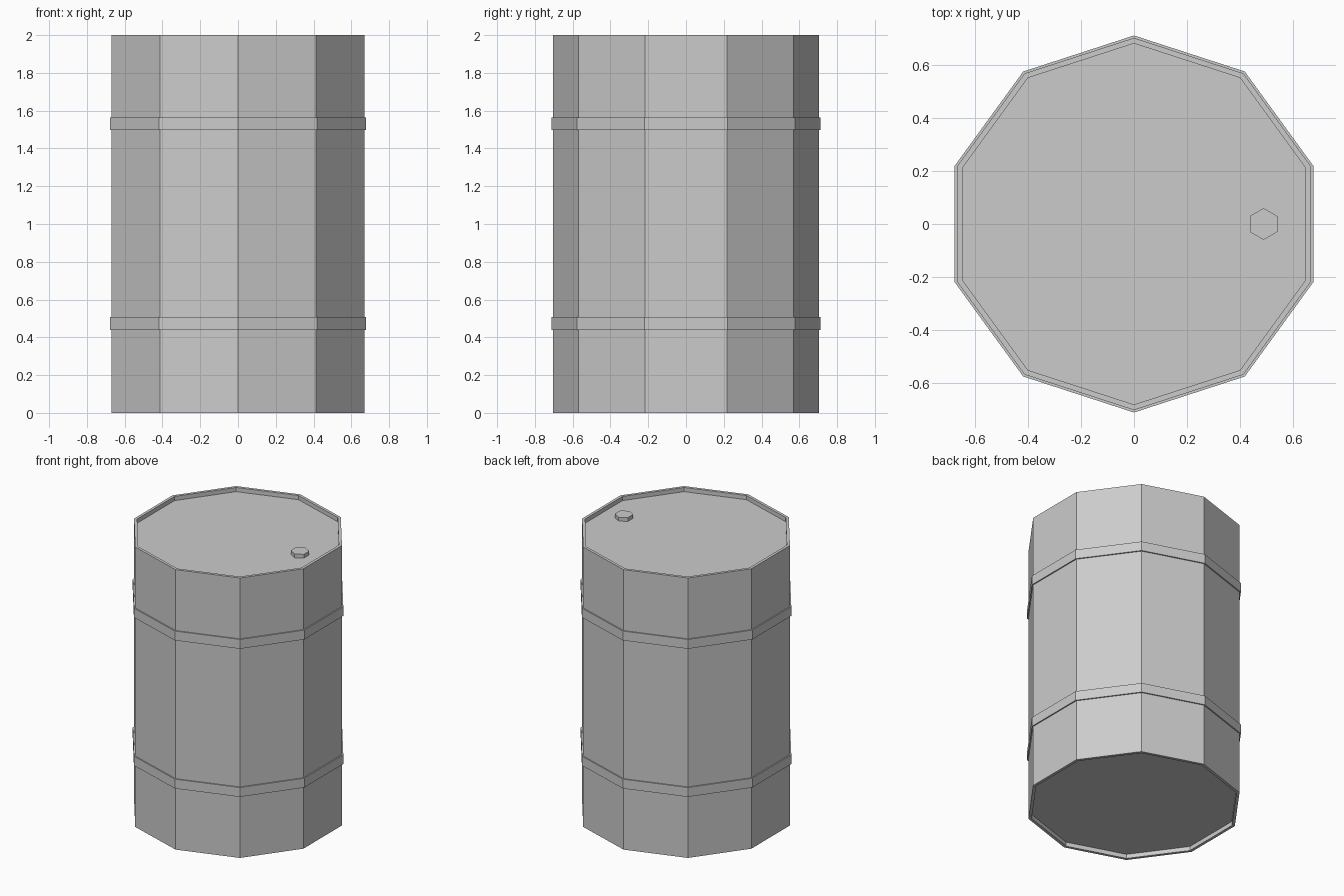
import bpy, bmesh
from math import cos, sin, pi

if "Cube" in bpy.data.objects:
    bpy.data.objects.remove(bpy.data.objects["Cube"])


def lathe(name, profile, sides, centre=(0, 0), closed=False):
    """Revolve (radius, z) points into a faceted solid with a corner on the y axis."""
    bm = bmesh.new()
    rings = []
    for r, z in profile:
        rings.append([bm.verts.new((centre[0] + r * cos(pi / 2 + 2 * pi * i / sides),
                                    centre[1] + r * sin(pi / 2 + 2 * pi * i / sides), z))
                      for i in range(sides)])
    pairs = list(zip(rings, rings[1:]))
    if closed:
        pairs.append((rings[-1], rings[0]))
    else:
        bm.faces.new(rings[0])
        bm.faces.new(rings[-1])
    for a, b in pairs:
        for i in range(sides):
            j = (i + 1) % sides
            bm.faces.new((a[i], a[j], b[j], b[i]))
    bmesh.ops.recalc_face_normals(bm, faces=bm.faces)
    mesh = bpy.data.meshes.new(name)
    bm.to_mesh(mesh)
    bm.free()
    obj = bpy.data.objects.new(name, mesh)
    bpy.context.collection.objects.link(obj)
    return obj


SIDES, R, RIM, DEPTH = 10, 0.704, 0.683, 0.03

# Drum body with a recessed lid and a recessed base
lathe("drum_body", [(RIM, DEPTH), (RIM, 0), (R, 0),
                    (R, 2), (RIM, 2), (RIM, 2 - DEPTH)], SIDES)

# Two raised hoops around the wall
for name, low in (("lower_hoop", 0.44), ("upper_hoop", 1.498)):
    high = low + 0.067
    lathe(name, [(R - 0.01, low), (0.713, low), (0.713, high), (R - 0.01, high)],
          SIDES, closed=True)

# Hexagonal filler cap on the lid
lathe("filler_cap", [(0.06, 1.965), (0.06, 1.997)], 6, centre=(0.49, 0))
